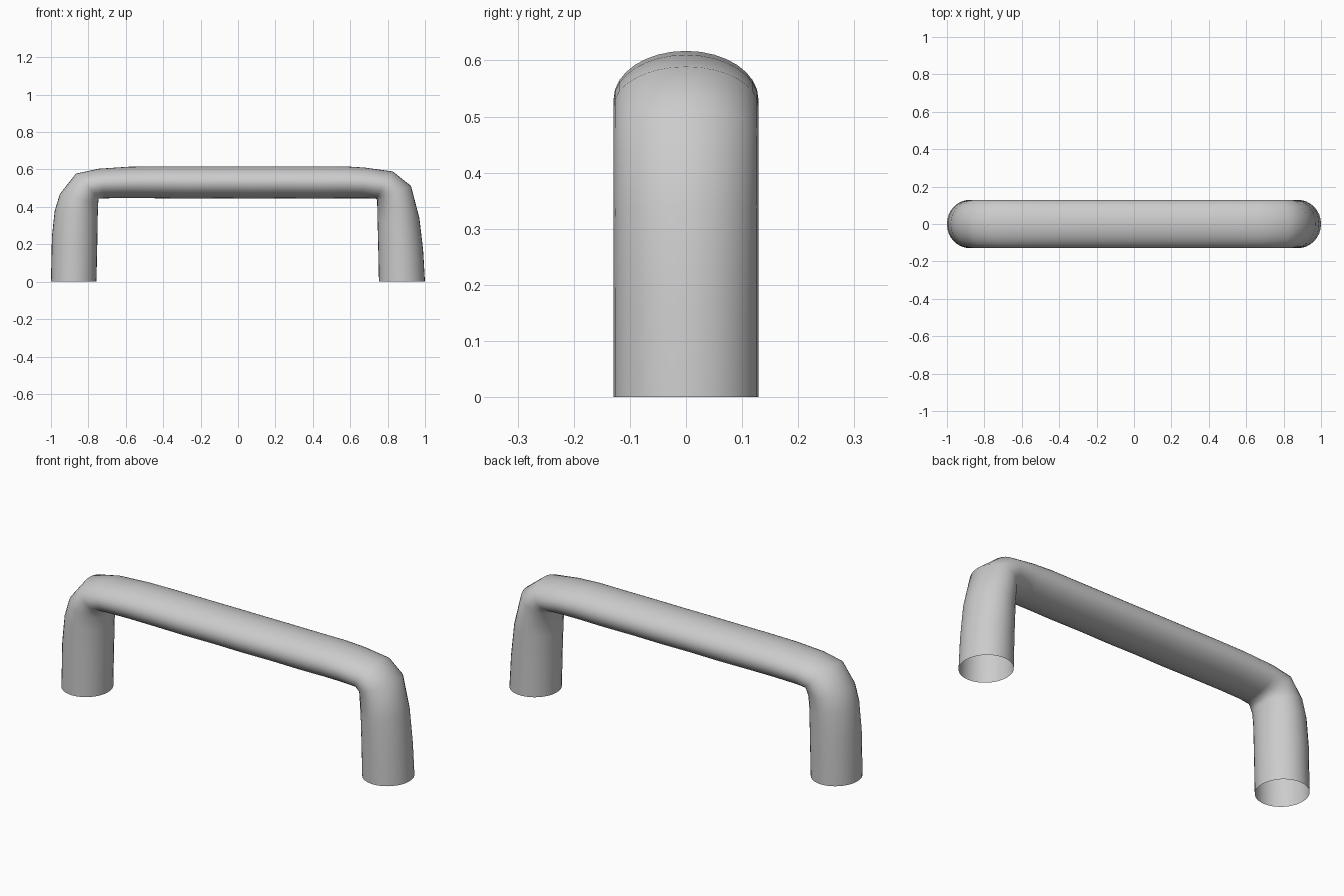
import bpy, bmesh
from math import cos, sin, tau

if "Cube" in bpy.data.objects:
    bpy.data.objects.remove(bpy.data.objects["Cube"])

SIDES = 32
HALF_DEPTH = 0.129

# Stations along the handle: outer edge (x, z), inner edge (x, z)
left_bend = [
    (-1.0, 0.0, -0.757, 0.0), (-0.995, 0.24, -0.752, 0.22),
    (-0.98, 0.38, -0.75, 0.35), (-0.952, 0.47, -0.748, 0.415),
    (-0.866, 0.578, -0.745, 0.444), (-0.745, 0.604, -0.71, 0.446),
    (-0.58, 0.615, -0.57, 0.447)]
bar = [(x, 0.617, x, 0.444 if i % 2 else 0.446)
       for i, x in enumerate((-0.42, -0.25, -0.08, 0.08, 0.25, 0.42))]
right_bend = [
    (0.57, 0.617, 0.56, 0.446), (0.68, 0.61, 0.66, 0.446),
    (0.828, 0.589, 0.738, 0.445), (0.925, 0.512, 0.744, 0.435),
    (0.97, 0.34, 0.746, 0.32), (0.99, 0.17, 0.75, 0.16),
    (1.0, 0.0, 0.753, 0.0)]

bm = bmesh.new()


def ring(ox, oz, ix, iz):
    """Elliptical cross-section spanning from outer to inner edge."""
    cx, cz, ax, az = (ox + ix) / 2, (oz + iz) / 2, (ox - ix) / 2, (oz - iz) / 2
    return [bm.verts.new((cx + ax * cos(t), HALF_DEPTH * sin(t), cz + az * cos(t)))
            for t in (tau * k / SIDES for k in range(SIDES))]


# Skin the rings into one tube with open feet
rings = [ring(*s) for s in left_bend + bar + right_bend]
for a, b in zip(rings, rings[1:]):
    for k in range(SIDES):
        n = (k + 1) % SIDES
        bm.faces.new((a[k], a[n], b[n], b[k])).smooth = True
bmesh.ops.recalc_face_normals(bm, faces=bm.faces)

# recalc on an open tube may choose inward: make the top of the bar face up
bm.normal_update()
top = max(bm.faces, key=lambda f: f.calc_center_median().z)
if top.normal.z < 0:
    bmesh.ops.reverse_faces(bm, faces=bm.faces)

mesh = bpy.data.meshes.new("handle")
bm.to_mesh(mesh)
bm.free()
handle = bpy.data.objects.new("handle", mesh)
bpy.context.collection.objects.link(handle)
